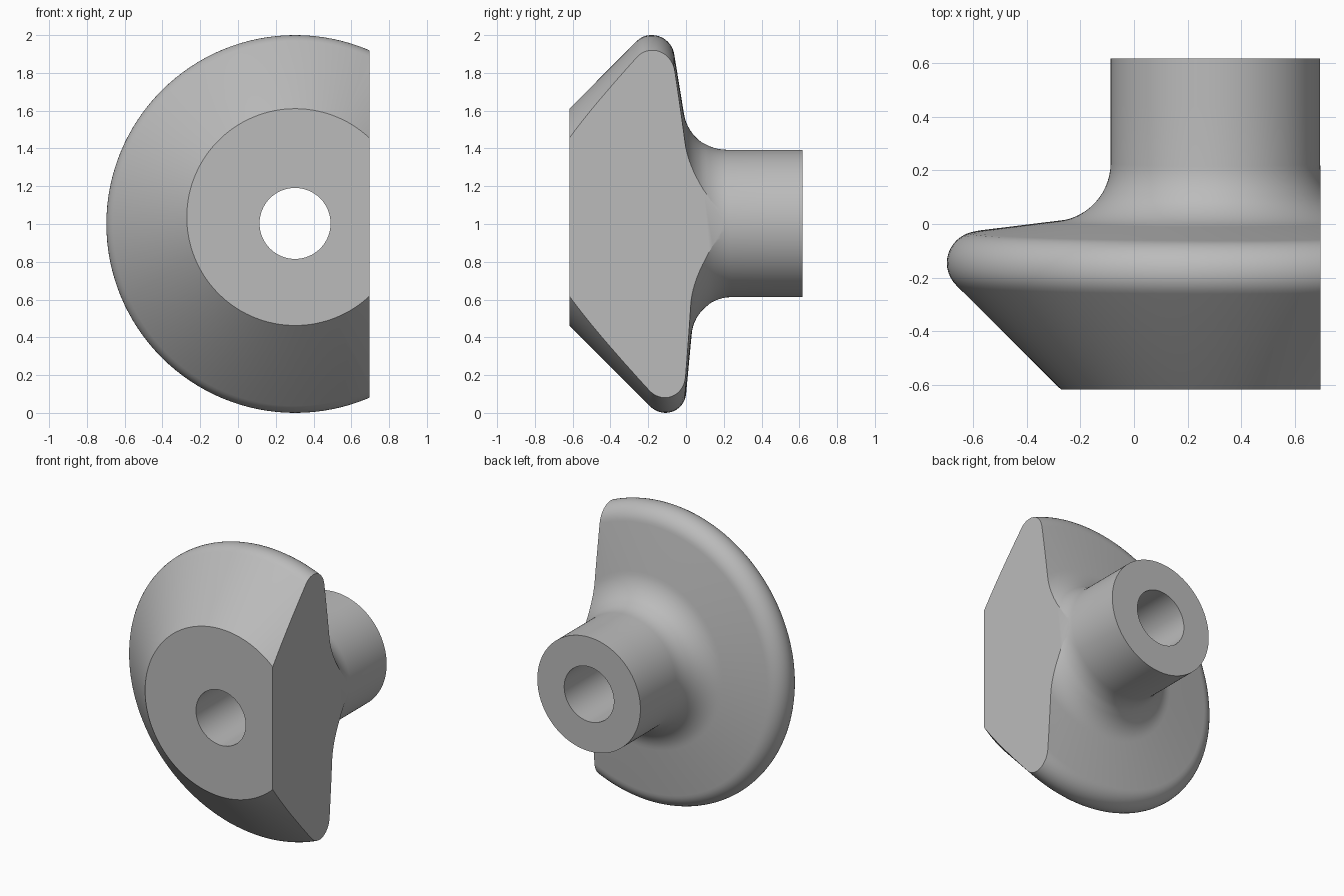
import bpy, bmesh, math
from mathutils import Vector

if "Cube" in bpy.data.objects:
    bpy.data.objects.remove(bpy.data.objects["Cube"])

CX, CZ, TILT, SEG = 0.303, 1.0, 0.035, 128


def arc(cr, cy, rad, a0, a1, n):
    """Arc points (radius, y); angle measured from the outward radial direction."""
    return [(cr + rad * math.cos(math.radians(a0 + (a1 - a0) * i / n)),
             cy + rad * math.sin(math.radians(a0 + (a1 - a0) * i / n))) for i in range(n + 1)]


# profile: front cone, rounded rim, gently sloped back, fillet, hub
profile = [(0.40, -0.79)]
profile += arc(0.885, -0.145, 0.115, -45, 84, 14)
profile += arc(0.61, 0.228, 0.22, 264, 180, 14)
profile += [(0.39, 0.45), (0.39, 0.70)]

bm = bmesh.new()
rings = []
for r, y in profile:
    ring = []
    for i in range(SEG):
        a = 2 * math.pi * i / SEG
        # the disc leans slightly while the hub stays straight
        dz = -TILT * (y + 0.145) if y < -0.145 else (0.003 if y > 0.1 else 0)
        ring.append(bm.verts.new((CX + r * math.cos(a),
                                  y - TILT * r * math.sin(a),
                                  CZ + r * math.sin(a) + dz)))
    rings.append(ring)
for p, q in zip(rings, rings[1:]):
    for i in range(SEG):
        j = (i + 1) % SEG
        bm.faces.new((p[i], p[j], q[j], q[i]))
bm.faces.new(rings[0])
bm.faces.new(rings[-1])

# flat front, hub end and side cut
for co, no in (((0, -0.617, 0), (0, -1, 0)), ((0, 0.617, 0), (0, 1, 0)), ((0.695, 0, 0), (1, 0, 0))):
    bmesh.ops.bisect_plane(bm, geom=bm.verts[:] + bm.edges[:] + bm.faces[:], dist=1e-5,
                           plane_co=Vector(co), plane_no=Vector(no), clear_outer=True)
    bmesh.ops.edgeloop_fill(bm, edges=[e for e in bm.edges if e.is_boundary])
bmesh.ops.recalc_face_normals(bm, faces=bm.faces[:])
mesh = bpy.data.meshes.new("knob")
bm.to_mesh(mesh)
bm.free()
knob = bpy.data.objects.new("knob", mesh)
bpy.context.collection.objects.link(knob)

grey = bpy.data.materials.new("grey")
grey.diffuse_color = (0.5, 0.5, 0.5, 1)
grey.use_nodes = True
grey.node_tree.nodes["Principled BSDF"].inputs["Base Color"].default_value = grey.diffuse_color
mesh.materials.append(grey)

# through bore
bpy.ops.mesh.primitive_cylinder_add(vertices=64, radius=0.188, depth=2,
                                    location=(0.302, 0, 1.003), rotation=(math.pi / 2, 0, 0))
cutter = bpy.context.object
cutter.name = "bore_cutter"
cutter.data.materials.append(grey)
cutter.hide_render = True
mod = knob.modifiers.new("bore", 'BOOLEAN')
mod.operation, mod.solver, mod.object = 'DIFFERENCE', 'EXACT', cutter
bpy.ops.object.select_all(action='DESELECT')
knob.select_set(True)
bpy.context.view_layer.objects.active = knob
bpy.ops.object.modifier_apply(modifier=mod.name)
bpy.data.objects.remove(cutter)
bpy.ops.object.shade_smooth_by_angle(angle=math.radians(30))
